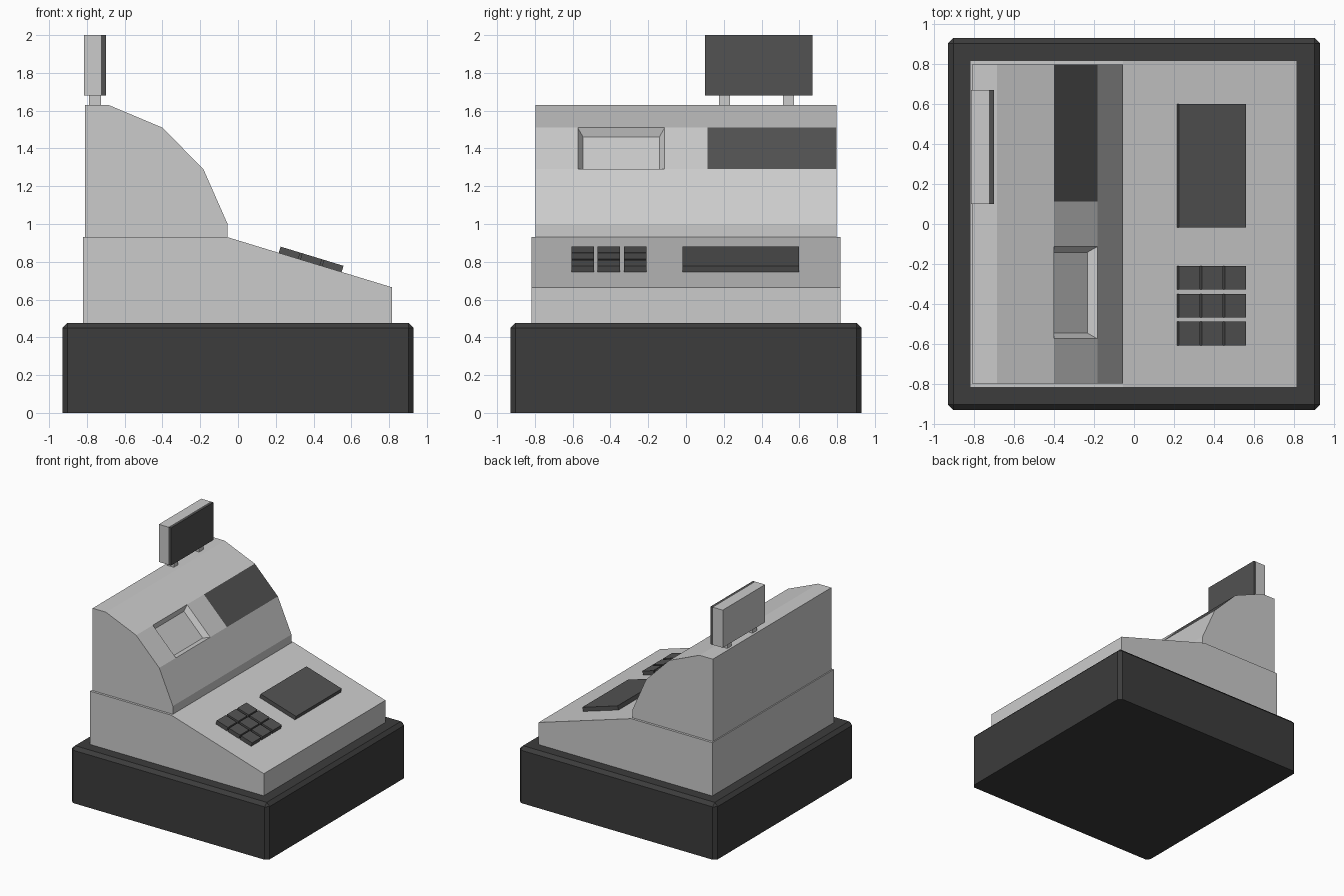
import bpy, bmesh, math
from mathutils import Matrix, Vector

if "Cube" in bpy.data.objects:
    bpy.data.objects.remove(bpy.data.objects["Cube"])


def material(name, v):
    m = bpy.data.materials.new(name)
    m.diffuse_color = (v, v, v, 1)
    m.use_nodes = True
    m.node_tree.nodes["Principled BSDF"].inputs["Base Color"].default_value = m.diffuse_color
    return m


BLACK = material("black_plastic", 0.045)
DARK = material("dark_plastic", 0.085)


def finish(bm, name, mats=()):
    bmesh.ops.recalc_face_normals(bm, faces=bm.faces)
    me = bpy.data.meshes.new(name)
    bm.to_mesh(me)
    bm.free()
    for m in mats:
        me.materials.append(m)
    ob = bpy.data.objects.new(name, me)
    bpy.context.collection.objects.link(ob)
    return ob


def box_bm(lo, hi):
    lo, hi = Vector(lo), Vector(hi)
    bm = bmesh.new()
    bmesh.ops.create_cube(bm, size=1, matrix=Matrix.Translation((lo + hi) / 2)
                          @ Matrix.Diagonal((*(hi - lo), 1)))
    return bm


def box(name, lo, hi, mats=()):
    return finish(box_bm(lo, hi), name, mats)


def prism_bm(profile, half):
    """Extrude an x-z profile along y, centred."""
    bm = bmesh.new()
    face = bm.faces.new([bm.verts.new((x, -half, z)) for x, z in profile])
    ext = bmesh.ops.extrude_face_region(bm, geom=[face])
    bmesh.ops.translate(bm, vec=(0, 2 * half, 0),
                        verts=[v for v in ext["geom"] if isinstance(v, bmesh.types.BMVert)])
    bmesh.ops.recalc_face_normals(bm, faces=bm.faces)
    return bm


# Cash drawer base, chamfered everywhere but underneath
bm = box_bm((-0.93, -0.93, 0), (0.93, 0.93, 0.477))
bmesh.ops.bevel(bm, geom=[e for e in bm.edges if max(v.co.z for v in e.verts) > 0.1],
                offset=0.028, segments=1, affect='EDGES')
finish(bm, "drawer_base", [BLACK])

# Lower body with sloping keyboard deck
finish(prism_bm([(-0.82, 0.47), (0.815, 0.47), (0.815, 0.665),
                 (-0.055, 0.93), (-0.82, 0.93)], 0.817), "lower_body")

# Upper housing: facet split into plain strips, a recess and a screen
bm = prism_bm([(-0.81, 0.93), (-0.055, 0.93), (-0.055, 1.0), (-0.183, 1.29),
               (-0.40, 1.51), (-0.685, 1.63), (-0.81, 1.63)], 0.797)


def facet_faces():
    return [f for f in bm.faces if len(f.verts) == 4
            and all(1.28 < v.co.z < 1.52 for v in f.verts)]


for y in (-0.573, -0.113, 0.113):
    faces = facet_faces()
    geom = {g for f in faces for g in (f, *f.edges, *f.verts)}
    bmesh.ops.bisect_plane(bm, geom=list(geom), plane_co=(0, y, 0), plane_no=(0, 1, 0))
for f in facet_faces():
    yc = f.calc_center_median().y
    if yc > 0.113:
        f.material_index = 1
    elif -0.5 < yc < -0.2:
        recess = f
bmesh.ops.inset_individual(bm, faces=[recess], thickness=0.04, depth=-0.042)
grey = material("grey_plastic", 0.8)
finish(bm, "upper_housing", [grey, DARK])

# Keys and flat pad lying on the deck (local x runs down the slope)
deck = (Matrix.Translation((-0.055, 0, 0.93))
        @ Matrix.Rotation(math.atan2(0.265, 0.87), 4, 'Y'))
START, LENGTH, HEIGHT = 0.283, 0.348, 0.034


def deck_box(name, x0, x1, y0, y1):
    box(name, (x0, y0, -0.005), (x1, y1, HEIGHT), [DARK]).matrix_world = deck


deck_box("touch_pad", START, START + LENGTH, -0.018, 0.598)
for i in range(3):
    for j in range(3):
        x, y = START + 0.1195 * i, -0.607 + 0.1395 * j
        deck_box(f"key_{i}_{j}", x, x + 0.109, y, y + 0.119)

# Customer display on two posts
for i, y in enumerate((0.203, 0.543)):
    box(f"display_post_{i}", (-0.79, y - 0.029, 1.62), (-0.725, y + 0.029, 1.69))
box("display_case", (-0.815, 0.10, 1.68), (-0.725, 0.67, 2.0))
box("display_screen", (-0.725, 0.10, 1.68), (-0.70, 0.67, 2.0), [DARK])
